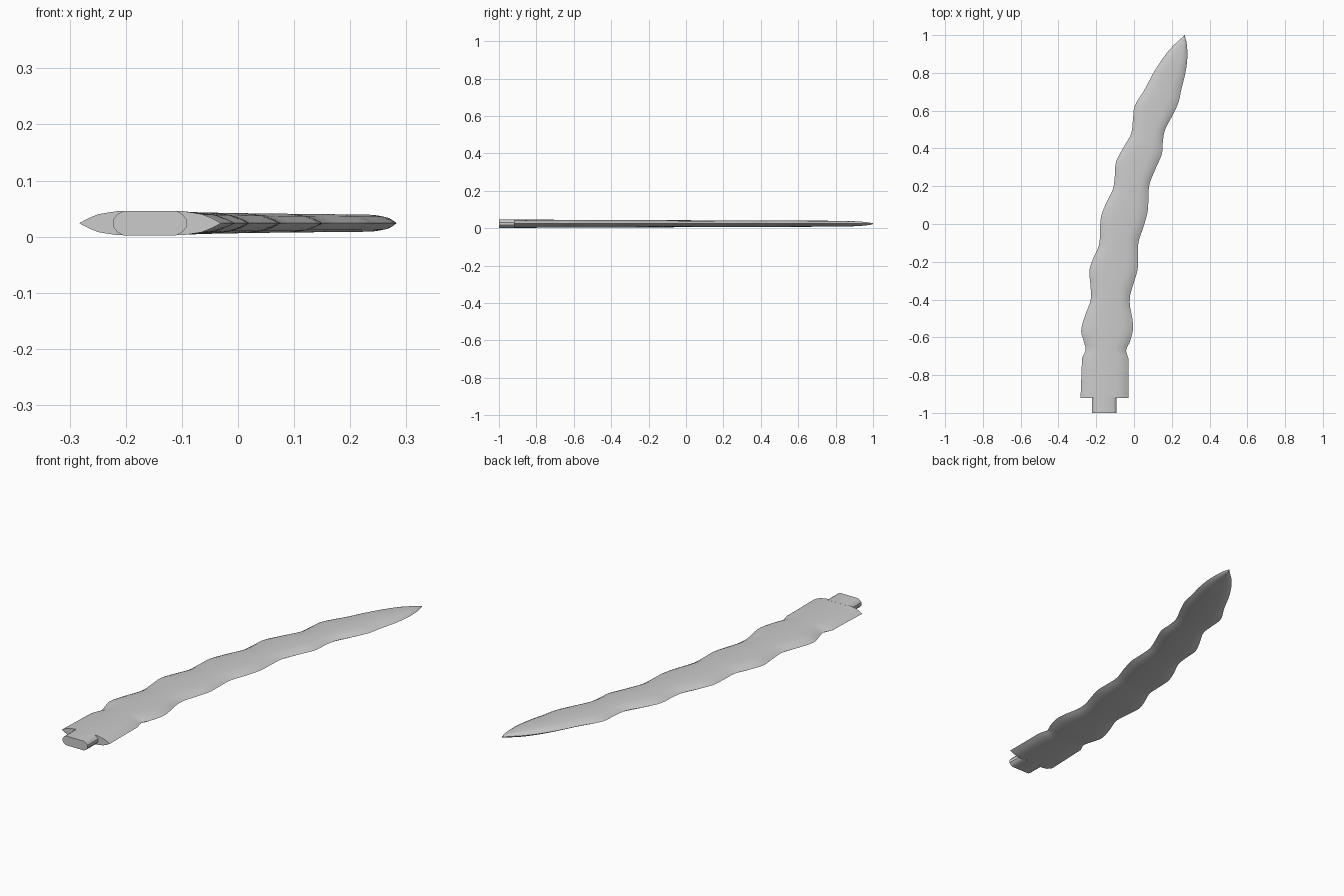
import bpy, bmesh, math

if "Cube" in bpy.data.objects:
    bpy.data.objects.remove(bpy.data.objects["Cube"])

steel = bpy.data.materials.new("light steel")
steel.diffuse_color = (0.6, 0.6, 0.6, 1)
steel.use_nodes = True
steel.node_tree.nodes["Principled BSDF"].inputs["Base Color"].default_value = steel.diffuse_color
ZC = 0.024  # mid-plane height

# wavy edge outlines as (y, x)
LEFT = [(-.92, -.283), (-.71, -.275), (-.67, -.256), (-.624, -.265), (-.566, -.28), (-.487, -.26),
        (-.4, -.229), (-.32, -.231), (-.245, -.236), (-.185, -.217), (-.11, -.185), (-.037, -.18),
        (.037, -.175), (.105, -.15), (.185, -.112), (.25, -.102), (.328, -.095), (.407, -.055),
        (.476, -.016), (.545, -.006), (.625, .004), (.71, .055), (.82, .115), (.925, .19), (1, .268)]
RIGHT = [(-.92, -.03), (-.71, -.03), (-.67, -.042), (-.624, -.022), (-.555, -.005), (-.5, -.009),
         (-.43, -.022), (-.376, -.02), (-.307, 0), (-.24, .019), (-.17, .021), (-.095, .024),
         (-.01, .052), (.07, .073), (.13, .076), (.21, .082), (.29, .113), (.37, .147),
         (.44, .153), (.5, .165), (.577, .205), (.645, .236), (.71, .25), (.79, .27),
         (.873, .282), (.95, .28), (1, .268)]


def sample(pts, y):
    """Smooth (Hermite) interpolation of an edge outline."""
    i = max(k for k in range(len(pts) - 1) if pts[k][0] <= y + 1e-9)

    def slope(k):
        a, b = pts[max(k - 1, 0)], pts[min(k + 1, len(pts) - 1)]
        return (b[1] - a[1]) / (b[0] - a[0])
    (y0, x0), (y1, x1) = pts[i], pts[i + 1]
    d = y1 - y0
    t = (y - y0) / d
    if i == 0:  # straight shoulder
        return x0 + (x1 - x0) * t
    m0 = 0 if i == 1 else slope(i)
    m1 = slope(i + 1)
    return ((2*t**3 - 3*t*t + 1) * x0 + (t**3 - 2*t*t + t) * d * m0
            + (3*t*t - 2*t**3) * x1 + (t**3 - t*t) * d * m1)


def loft(name, rings):
    """Skin closed rings of points and cap both ends."""
    bm = bmesh.new()
    vs = [[bm.verts.new(p) for p in r] for r in rings]
    n = len(vs[0])
    for a, b in zip(vs, vs[1:]):
        for k in range(n):
            bm.faces.new((a[k], a[(k + 1) % n], b[(k + 1) % n], b[k]))
    bm.faces.new(vs[0])
    bm.faces.new(vs[-1])
    bmesh.ops.remove_doubles(bm, verts=bm.verts, dist=1e-5)
    bmesh.ops.recalc_face_normals(bm, faces=bm.faces)
    me = bpy.data.meshes.new(name)
    bm.to_mesh(me)
    bm.free()
    me.materials.append(steel)
    ob = bpy.data.objects.new(name, me)
    bpy.context.collection.objects.link(ob)
    bpy.context.view_layer.objects.active = ob
    ob.select_set(True)
    bpy.ops.object.shade_smooth_by_angle(angle=math.radians(32))
    ob.select_set(False)
    return ob


# blade: lens cross-section following both edges
HALF = [(-1, 0), (-.87, .4), (-.73, .73), (-.47, .97), (0, 1), (.47, .97), (.73, .73), (.87, .4), (1, 0)]
SECTION = HALF + [(t, -h) for t, h in HALF[-2:0:-1]]
ys = [-.92, -.81, -.71] + [-.71 + 1.67 * i / 84 for i in range(1, 85)] + [.97, .98, .99, .996, 1]
rings = []
for y in ys:
    l, r = sample(LEFT, y), sample(RIGHT, y)
    c, w = (l + r) / 2, max((r - l) / 2, .0008)
    h = .022 - .007 * (y + .92) / 1.92
    if y > .8:  # thin down to the point
        h *= max(.15, math.sqrt(max(0, 1 - ((y - .8) / .2) ** 2)))
    rings.append([(c + t * w, y, ZC + s * h) for t, s in SECTION])
loft("blade", rings)

# tang: short bar with rounded sides
TANG = [(-.047, -.022), (.047, -.022), (.058, -.016), (.065, -.007), (.065, .007), (.058, .016),
        (.047, .022), (-.047, .022), (-.058, .016), (-.065, .007), (-.065, -.007), (-.058, -.016)]
loft("tang", [[(x - .157, y, ZC + z) for x, z in TANG] for y in (-1, -.91)])
